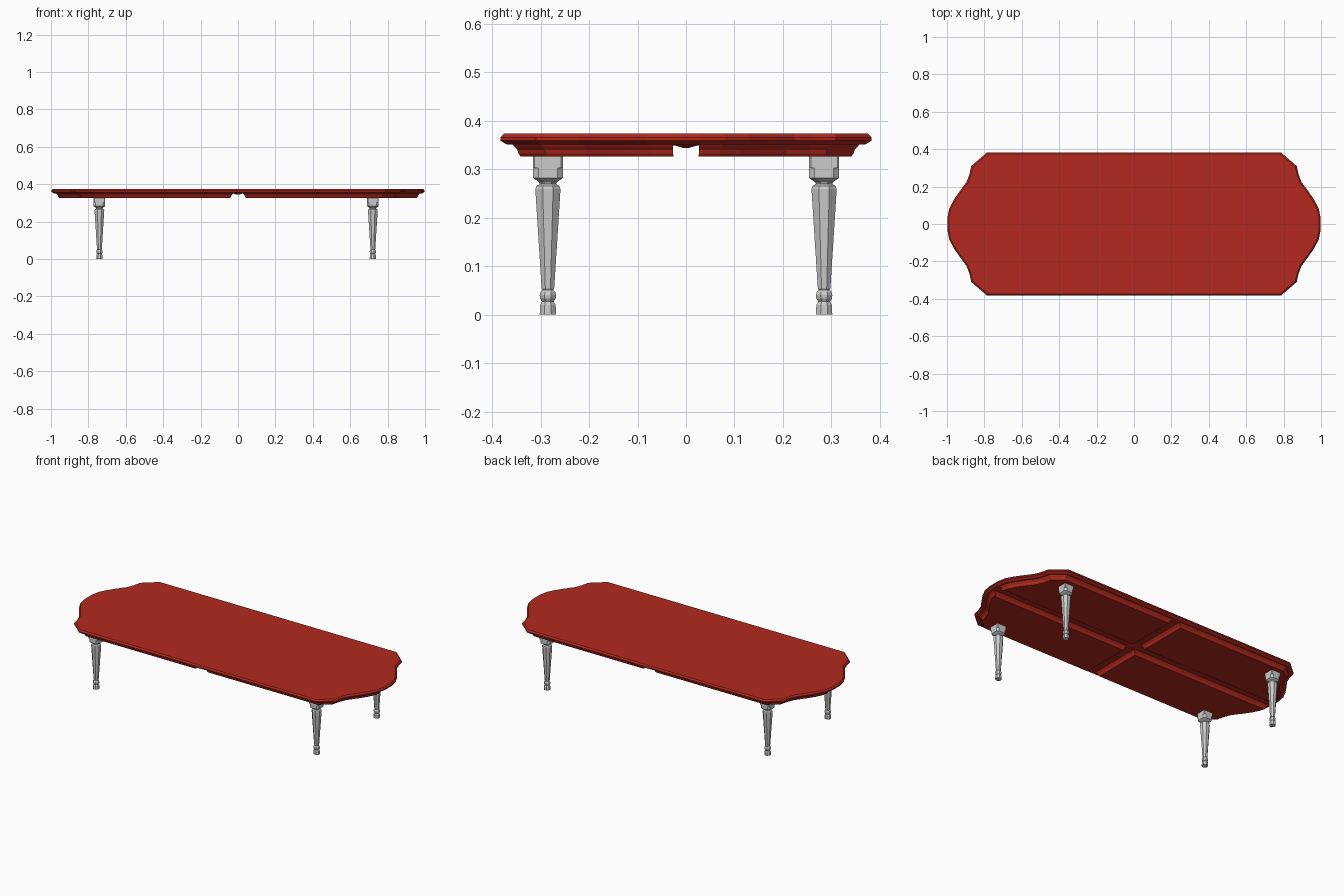
import bpy, bmesh
from mathutils import Vector

if "Cube" in bpy.data.objects:
    bpy.data.objects.remove(bpy.data.objects["Cube"])

red = bpy.data.materials.new("red_wood")
red.diffuse_color = (0.45, 0.022, 0.013, 1)
red.use_nodes = True
red.node_tree.nodes["Principled BSDF"].inputs["Base Color"].default_value = red.diffuse_color

# Scalloped end of the top, one quadrant, from the long side to the x axis
QUARTER = [(0.785, 0.383), (0.87, 0.31), (0.88, 0.265), (0.895, 0.225),
           (0.93, 0.178), (0.963, 0.13), (0.988, 0.082), (0.998, 0.03)]


def inset(points, d):
    """Mitred inward offset of a counter-clockwise outline."""
    pts = [Vector(p) for p in points]
    out = []
    for i, p in enumerate(pts):
        a = (p - pts[i - 1]).normalized()
        b = (pts[(i + 1) % len(pts)] - p).normalized()
        na, nb = Vector((-a.y, a.x)), Vector((-b.y, b.x))
        m = (na + nb).normalized()
        out.append(p + m * (d / m.dot(na)))
    return out


def loft(name, rings, material=None):
    """Closed solid through matching rings of 3D points."""
    bm = bmesh.new()
    loops = [[bm.verts.new(p) for p in ring] for ring in rings]
    n = len(loops[0])
    for lo, hi in zip(loops, loops[1:]):
        for i in range(n):
            j = (i + 1) % n
            bm.faces.new((lo[i], lo[j], hi[j], hi[i]))
    bm.faces.new(loops[0][::-1])
    bm.faces.new(loops[-1])
    bmesh.ops.recalc_face_normals(bm, faces=bm.faces)
    mesh = bpy.data.meshes.new(name)
    bm.to_mesh(mesh)
    bm.free()
    obj = bpy.data.objects.new(name, mesh)
    bpy.context.collection.objects.link(obj)
    if material:
        mesh.materials.append(material)
    return obj


def moulded_slab(name, outline, profile):
    """Slab whose edge follows (inset, z) profile steps."""
    rings = [[(p.x, p.y, z) for p in inset(outline, d)] for d, z in profile]
    return loft(name, rings, red)


# Tabletop
q1 = QUARTER[::-1]
q2 = [(-x, y) for x, y in QUARTER]
q3 = [(-x, -y) for x, y in q1]
q4 = [(x, -y) for x, y in QUARTER]
moulded_slab("tabletop", q1 + q2 + q3 + q4,
             [(0.013, 0.351), (0.0, 0.359), (0.0, 0.366), (0.008, 0.374)])

# Four raised panels under the top, separated by a cross-shaped groove
panel_profile = [(0.042, 0.326), (0.037, 0.333), (0.035, 0.340),
                 (0.029, 0.346), (0.025, 0.352)]
for sx, side in ((-1, "left"), (1, "right")):
    for sy, end in ((-1, "front"), (1, "back")):
        quad = [(0, 0), (0.998, 0)] + q1 + [(0, 0.383)]
        quad = [(x * sx, y * sy) for x, y in quad]
        if sx * sy < 0:
            quad.reverse()
        moulded_slab(f"{end}_{side}_panel", quad, panel_profile)

# Small wedge where the grooves cross
loft("centre_wedge", [[(x * s, y * s, z) for x, y in ((-1, -1), (1, -1), (1, 1), (-1, 1))]
                      for s, z in ((0.006, 0.344), (0.03, 0.351))], red)

# Turned legs: (half width, corner cut, z); cut 0 is square, 0.59 a regular octagon
LEG = [(0.017, 0.59, 0.0), (0.016, 0.59, 0.020), (0.012, 0.59, 0.027),
       (0.016, 0.59, 0.033), (0.017, 0.59, 0.040), (0.015, 0.59, 0.047),
       (0.011, 0.59, 0.051), (0.013, 0.59, 0.054), (0.026, 0.59, 0.259),
       (0.024, 0.59, 0.265), (0.017, 0.59, 0.270), (0.019, 0.59, 0.274),
       (0.031, 0.36, 0.282), (0.031, 0.36, 0.303), (0.031, 0.12, 0.303),
       (0.031, 0.12, 0.330)]


def leg_ring(cx, cy, w, cut, z):
    k = w * (1 - cut)
    shape = [(w, -k), (w, k), (k, w), (-k, w), (-w, k), (-w, -k), (-k, -w), (k, -w)]
    return [(cx + x, cy + y, z) for x, y in shape]


for x, side in ((-0.741, "left"), (0.721, "right")):
    for y, end in ((-0.285, "front"), (0.285, "back")):
        loft(f"{end}_{side}_leg", [leg_ring(x, y, *step) for step in LEG])
